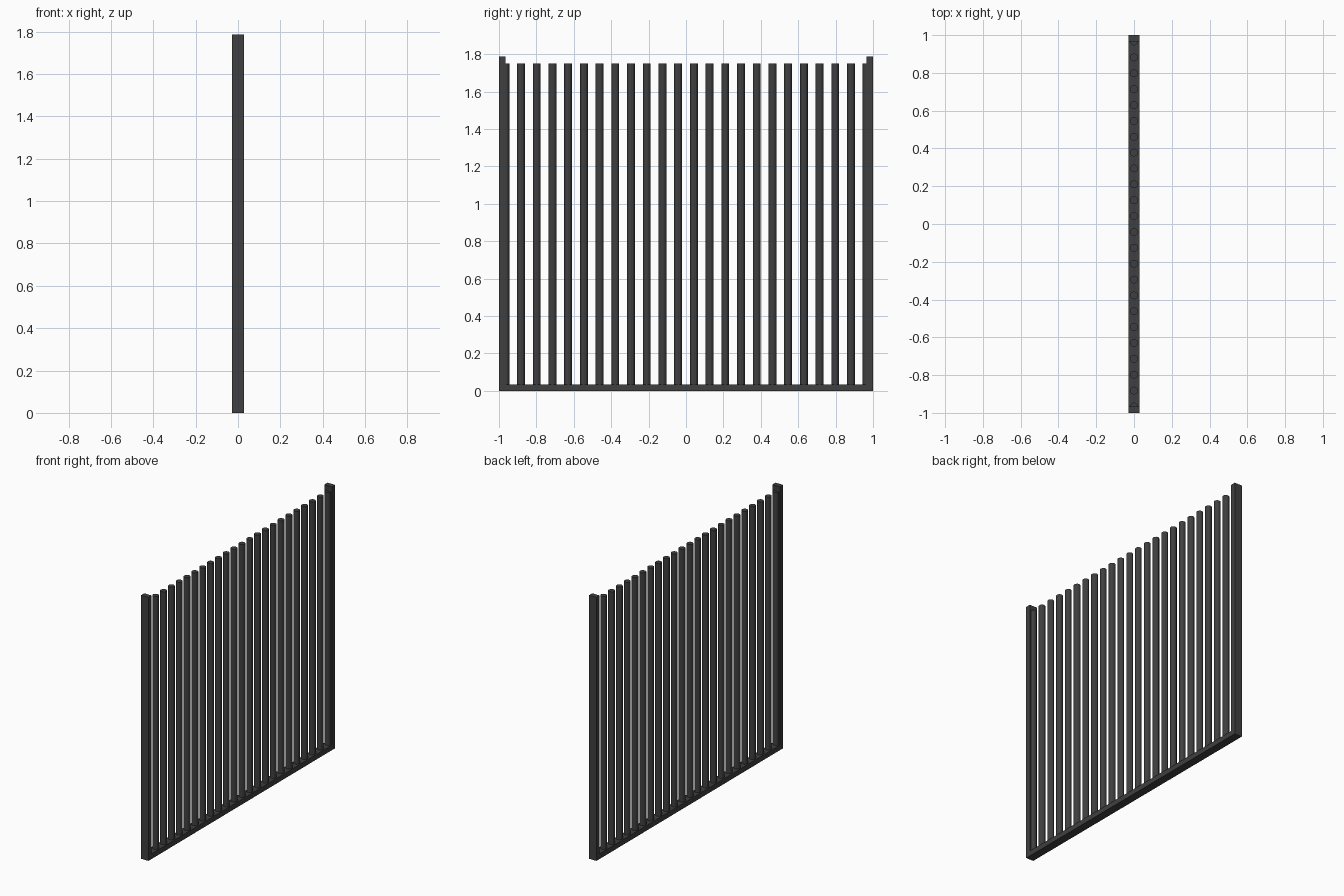
import bpy, bmesh
from mathutils import Matrix, Vector

if "Cube" in bpy.data.objects:
    bpy.data.objects.remove(bpy.data.objects["Cube"])

HALF_Y, DEPTH, THICK, HEIGHT = 1.0, 0.056, 0.035, 1.787
BARS, BAR_R, BAR_TOP = 24, 0.021, 1.75
PITCH = 0.084

metal = bpy.data.materials.new("dark_metal")
metal.diffuse_color = (0.05, 0.05, 0.052, 1)
metal.use_nodes = True
metal.node_tree.nodes["Principled BSDF"].inputs["Base Color"].default_value = metal.diffuse_color


def add_object(name, bm):
    bmesh.ops.recalc_face_normals(bm, faces=bm.faces)
    mesh = bpy.data.meshes.new(name)
    bm.to_mesh(mesh)
    bm.free()
    mesh.materials.append(metal)
    obj = bpy.data.objects.new(name, mesh)
    bpy.context.collection.objects.link(obj)
    return obj


# U-shaped frame: two side posts joined by a bottom rail, open at the top
inner = HALF_Y - THICK
profile = [(-HALF_Y, 0), (HALF_Y, 0), (HALF_Y, HEIGHT), (inner, HEIGHT),
           (inner, THICK), (-inner, THICK), (-inner, HEIGHT), (-HALF_Y, HEIGHT)]
bm = bmesh.new()
face = bm.faces.new([bm.verts.new((-DEPTH / 2, y, z)) for y, z in profile])
ext = bmesh.ops.extrude_face_region(bm, geom=[face], use_keep_orig=True)
moved = [g for g in ext["geom"] if isinstance(g, bmesh.types.BMVert)]
bmesh.ops.translate(bm, verts=moved, vec=Vector((DEPTH, 0, 0)))
add_object("frame", bm)

# Upright round bars; the outermost pair is half sunk into the posts
bar_bottom = THICK - 0.005
for i in range(BARS):
    y = (i - (BARS - 1) / 2) * PITCH
    bm = bmesh.new()
    bmesh.ops.create_cone(
        bm, cap_ends=True, segments=12, radius1=BAR_R, radius2=BAR_R,
        depth=BAR_TOP - bar_bottom,
        matrix=Matrix.Translation((0, y, (BAR_TOP + bar_bottom) / 2)))
    add_object(f"bar_{i + 1:02d}", bm)
